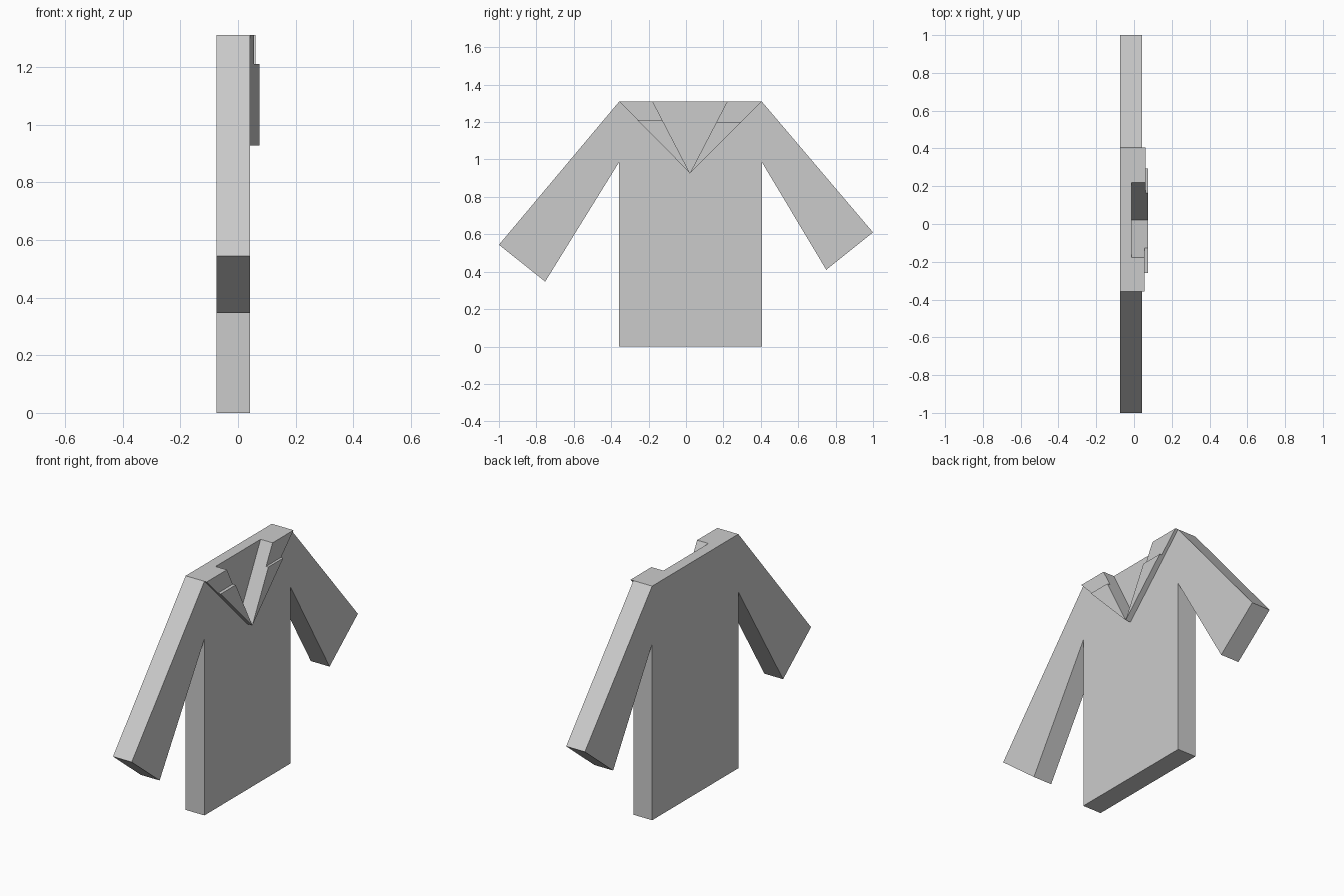
import bpy, bmesh

if "Cube" in bpy.data.objects:
    bpy.data.objects.remove(bpy.data.objects["Cube"])


def slab(name, outline, x0, x1):
    """Extrude a (y, z) outline along x from x0 to x1."""
    bm = bmesh.new()
    face = bm.faces.new([bm.verts.new((x0, y, z)) for y, z in outline])
    grown = bmesh.ops.extrude_face_region(bm, geom=[face], use_keep_orig=True)
    moved = [g for g in grown["geom"] if isinstance(g, bmesh.types.BMVert)]
    bmesh.ops.translate(bm, verts=moved, vec=(x1 - x0, 0, 0))
    bmesh.ops.recalc_face_normals(bm, faces=bm.faces)
    mesh = bpy.data.meshes.new(name)
    bm.to_mesh(mesh)
    bm.free()
    obj = bpy.data.objects.new(name, mesh)
    bpy.context.collection.objects.link(obj)
    return obj


def along(a, b, z):
    """Point on the line a-b at height z."""
    t = (z - a[1]) / (b[1] - a[1])
    return (a[0] + t * (b[0] - a[0]), z)


BACK, FLOOR, FRONT, LAPEL = -0.074, -0.014, 0.042, 0.074
TOP = 1.31
apex = (0.021, 0.927)
shoulder_l, shoulder_r = (-0.357, TOP), (0.405, TOP)
neck_l, neck_r = (-0.178, TOP), (0.22, TOP)

# Torso and both sleeves
jacket = slab("jacket_body", [
    (-0.357, 0), (0.405, 0), (0.405, 0.987), (0.75, 0.41), (1.0, 0.61), shoulder_r,
    shoulder_l, (-1.0, 0.544), (-0.753, 0.347), (-0.357, 0.987)], BACK, FRONT)

# V-shaped neck recess
above = TOP + 0.1
cutter = slab("neck_cutter", [apex, along(apex, neck_r, above), along(apex, neck_l, above)],
              FLOOR, FRONT + 0.1)
cutter.hide_render = True
cut = jacket.modifiers.new("neck", "BOOLEAN")
cut.operation, cut.solver, cut.object = "DIFFERENCE", "EXACT", cutter
graph = bpy.context.evaluated_depsgraph_get()
result = bpy.data.meshes.new_from_object(jacket.evaluated_get(graph))
jacket.modifiers.clear()
jacket.data = result
bpy.data.objects.remove(cutter)

# Thin collar above the notch, thicker lapel below it, on each side
for side, shoulder, neck, notch, collar_x in (
        ("left", shoulder_l, neck_l, 1.21, 0.056), ("right", shoulder_r, neck_r, 1.2, 0.06)):
    outer, inner = along(apex, shoulder, notch), along(apex, neck, notch)
    slab("collar_" + side, [shoulder, neck, inner, outer], FRONT, collar_x)
    slab("lapel_" + side, [outer, inner, apex], FRONT, LAPEL)
